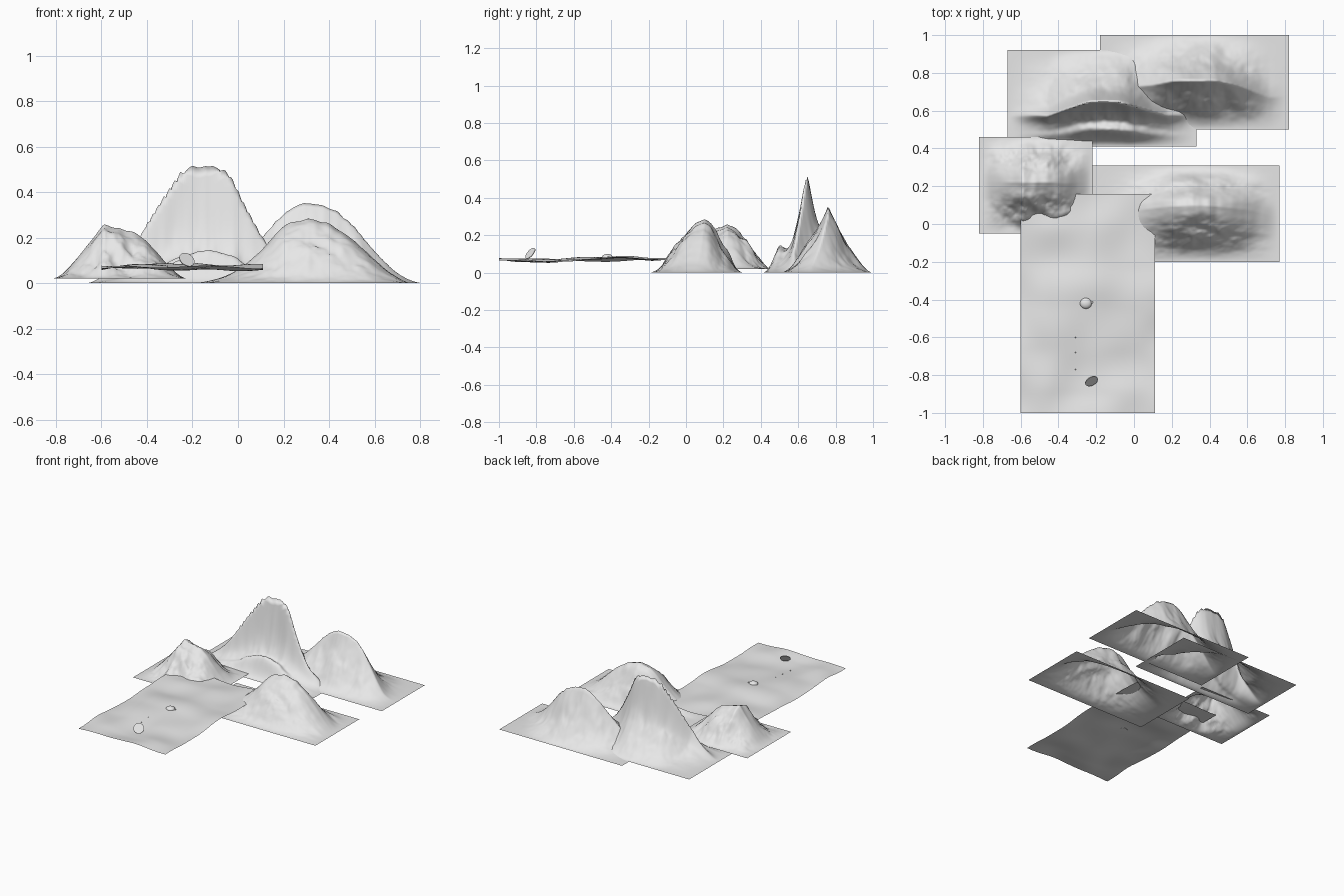
import bpy
import bmesh
import math
from mathutils import Vector, Matrix, noise

cube = bpy.data.objects.get("Cube")
if cube:
    bpy.data.objects.remove(cube, do_unlink=True)

grey = bpy.data.materials.new("pale_grey")
grey.use_nodes = True
grey.diffuse_color = (0.8, 0.8, 0.8, 1)
grey.node_tree.nodes["Principled BSDF"].inputs["Base Color"].default_value = (0.8, 0.8, 0.8, 1)


def finish(name, bm):
    mesh = bpy.data.meshes.new(name)
    bm.to_mesh(mesh)
    bm.free()
    mesh.materials.append(grey)
    for face in mesh.polygons:
        face.use_smooth = True
    obj = bpy.data.objects.new(name, mesh)
    bpy.context.collection.objects.link(obj)
    return obj


def sheet(name, x_range, y_range, height, step=0.008):
    """Open rectangular terrain sheet with z = height(x, y)."""
    (x0, x1), (y0, y1) = x_range, y_range
    bm = bmesh.new()
    bmesh.ops.create_grid(bm, x_segments=round((x1 - x0) / step),
                          y_segments=round((y1 - y0) / step), size=0.5)
    for v in bm.verts:
        x = x0 + (v.co.x + 0.5) * (x1 - x0)
        y = y0 + (v.co.y + 0.5) * (y1 - y0)
        v.co = (x, y, height(x, y))
    return finish(name, bm)


def falloff(t, heights):
    """Smooth curve through evenly spaced heights, from peak (t=0) to foot (t=1)."""
    n = len(heights) - 1
    t = min(max(t, 0), 1) * n
    i = min(int(t), n - 1)
    f = t - i
    a, b = heights[i], heights[i + 1]
    ma = (b - heights[i - 1]) / 2 if i else b - a
    mb = (heights[i + 2] - a) / 2 if i + 2 <= n else 0
    h = (a * (1 + 2 * f) + ma * f) * (1 - f) ** 2 + (b * (3 - 2 * f) + mb * (f - 1)) * f * f
    return max(h, 0) / 100


def slope(p, peak, span, low_side, high_side):
    if p < peak:
        return falloff((peak - p) / (peak - span[0]), low_side)
    return falloff((p - peak) / (span[1] - peak), high_side)


def mountain(name, xs, ys, peak, west, east, south, north, base=0, bend=0,
             rough=0.04, seed=0, stretch=(9, 5), foothill=None):
    px, py, pz = peak

    def height(x, y):
        t = (y - ys[0]) / (ys[1] - ys[0])
        inside = max(4 * t * (1 - t), 0)
        # curved, slightly wandering crest line
        wander = 0.015 * noise.noise(Vector((x * 6, seed, 0))) * min(abs(x - px) * 8, 1)
        yy = y + inside * (min(bend * (x - px) ** 2, 0.09) + wander)
        along = slope(x, px, xs, west, east)
        across = slope(yy, py, ys, south, north)
        # gullies are strongest half way down the slopes
        gully = noise.fractal(Vector((x * stretch[0], y * stretch[1], seed)), 1.0, 2, 4)
        mask = 4 * across * (1 - across) * along
        crest = 0.007 * noise.noise(Vector((x * 24, y * 8, seed))) * across * along
        z = base + (pz - base) * along * across + rough * gully * mask + crest
        if foothill:
            fx, fy, fz = foothill
            z += fz * math.exp(-((x - fx) / 0.16) ** 2 - ((yy - fy) / 0.035) ** 2)
        return max(base, z)

    return sheet(name, xs, ys, height)


# Tall rear peak with a low foothill before its steep face
mountain("tall_peak", (-0.67, 0.33), (0.41, 0.92), (-0.14, 0.65, 0.52),
         (100, 95, 66, 33, 11, 0), (100, 95, 60, 30, 12, 0),
         (100, 48, 26, 18, 6, 0), (100, 54, 35, 20, 8, 0),
         bend=0.9, rough=0.04, seed=1.3, stretch=(6, 6), foothill=(-0.12, 0.495, 0.06))

# Rear right peak
mountain("rear_peak", (-0.18, 0.82), (0.5, 1.0), (0.29, 0.76, 0.36),
         (100, 84, 55, 30, 10, 0), (100, 94, 72, 37, 10, 0),
         (100, 70, 46, 22, 6, 0), (100, 72, 42, 21, 7, 0),
         bend=0.5, rough=0.04, seed=4.7, stretch=(6, 6))

# Right hill, streaked across its slopes
mountain("right_hill", (-0.23, 0.77), (-0.2, 0.31), (0.31, 0.1, 0.285),
         (100, 88, 48, 18, 4, 0), (100, 91, 70, 41, 14, 0),
         (100, 90, 65, 34, 9, 0), (100, 88, 54, 28, 8, 0),
         bend=0.3, rough=0.045, seed=7.1, stretch=(5, 11))

# Small craggy hill on the left
mountain("craggy_hill", (-0.82, -0.22), (-0.05, 0.46), (-0.59, 0.22, 0.26),
         (100, 75, 51, 28, 8, 0), (100, 91, 82, 54, 19, 0),
         (100, 89, 66, 38, 12, 0), (100, 91, 66, 34, 9, 0),
         base=0.02, rough=0.06, seed=9.4, stretch=(8, 8))


# Gently rolling plain
def plain_height(x, y):
    return 0.068 + 0.024 * noise.noise(Vector((x * 4.5, y * 4.5, 2.6)))


sheet("plain", (-0.6, 0.11), (-1.0, 0.16), plain_height, 0.02)


def pebble(name, x, y, size):
    """Domed stone resting on the plain, open underneath."""
    bm = bmesh.new()
    bmesh.ops.create_uvsphere(bm, u_segments=24, v_segments=12, radius=1)
    buried = [v for v in bm.verts if v.co.z < -0.1]
    bmesh.ops.delete(bm, geom=buried, context="VERTS")
    bmesh.ops.scale(bm, vec=size, verts=bm.verts)
    bmesh.ops.translate(bm, vec=(x, y, plain_height(x, y)), verts=bm.verts)
    return finish(name, bm)


# Flattened boulder with a nub, and a trail of tiny pebbles
pebble("boulder", -0.255, -0.42, (0.031, 0.029, 0.018))
pebble("boulder_nub", -0.223, -0.415, (0.007, 0.006, 0.006))
for i, y in enumerate((-0.6, -0.68, -0.77)):
    pebble(f"pebble_{i + 1}", -0.31, y, (0.003, 0.003, 0.005))

# Thin tilted disc standing on the plain
bm = bmesh.new()
bmesh.ops.create_cone(bm, cap_ends=True, segments=32, radius1=0.036, radius2=0.036, depth=0.004)
facing = Vector((0.4, -0.7, 0.6)).to_track_quat("Z", "Y").to_matrix().to_4x4()
bm.transform(Matrix.Translation((-0.225, -0.832, 0.103)) @ facing)
disc = finish("tilted_disc", bm)
bpy.context.view_layer.objects.active = disc
disc.select_set(True)
bpy.ops.object.shade_smooth_by_angle(angle=math.radians(40))
